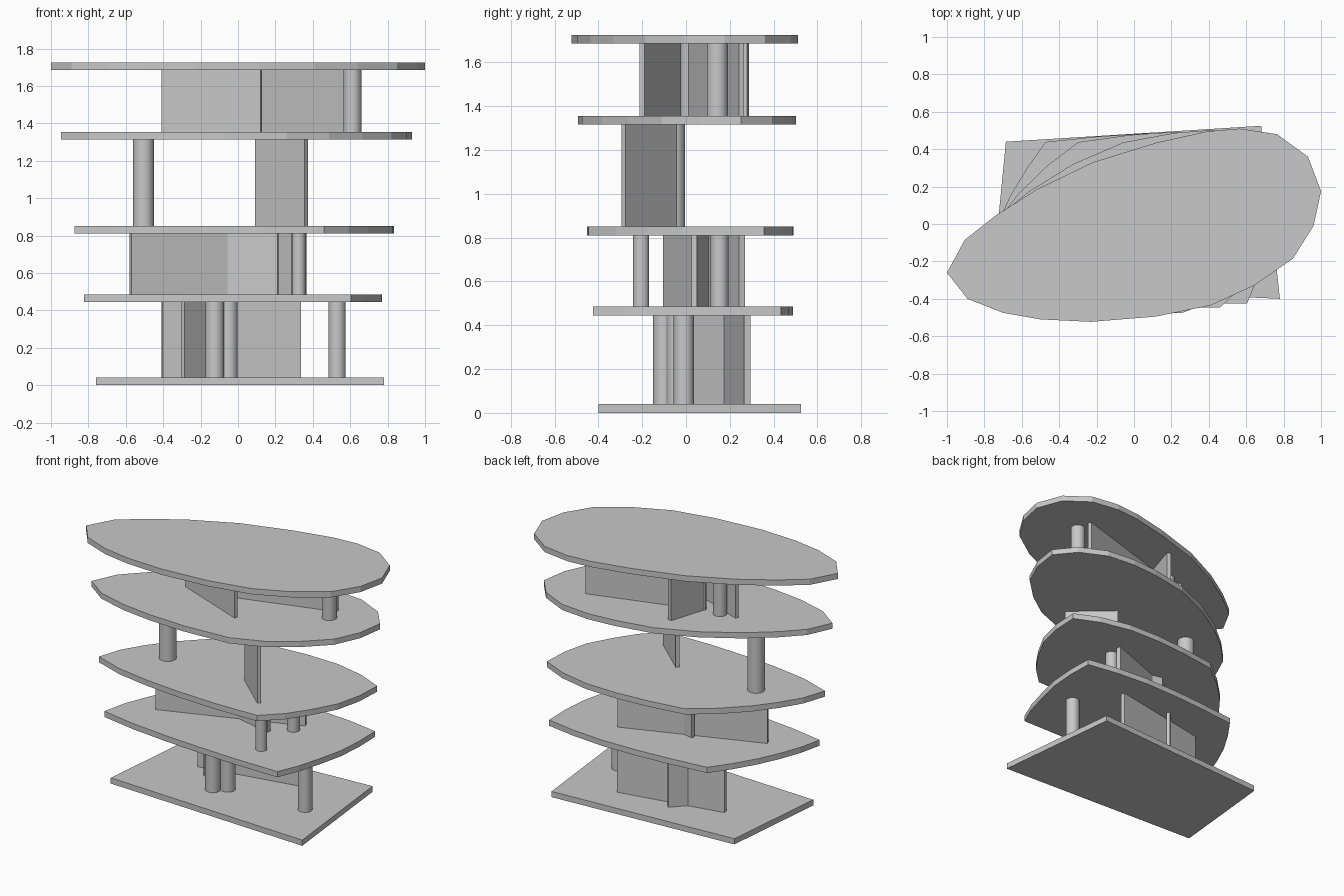
import bpy, bmesh, math
from mathutils import Vector

cube = bpy.data.objects.get("Cube")
if cube:
    bpy.data.objects.remove(cube, do_unlink=True)

grey = bpy.data.materials.new("light_grey")
grey.use_nodes = True
colour = (0.58, 0.58, 0.58, 1)
grey.diffuse_color = colour
grey.node_tree.nodes["Principled BSDF"].inputs["Base Color"].default_value = colour

SLAB = 0.04
FLOORS = [0, 0.445, 0.81, 1.315, 1.685]
TOP = FLOORS[-1]

# Base quadrilateral corners, and the rounded roof outline (five points per base side)
corners = [Vector(p) for p in [(0.68, 0.525), (-0.685, 0.44), (-0.76, -0.33), (0.78, -0.4)]]
roof = [Vector(p) for p in [
    (1.0, 0.175), (0.93, 0.36), (0.765, 0.48), (0.565, 0.51), (0.39, 0.495),
    (0.12, 0.435), (-0.22, 0.33), (-0.52, 0.185), (-0.74, 0.045), (-0.905, -0.085),
    (-1.0, -0.26), (-0.89, -0.4), (-0.7, -0.475), (-0.5, -0.51), (-0.23, -0.523),
    (0.115, -0.495), (0.41, -0.435), (0.64, -0.33), (0.85, -0.185), (0.96, -0.01)]]
base = [corners[s].lerp(corners[(s + 1) % 4], i / 5) for s in range(4) for i in range(5)]


def prism(name, outline, low, high):
    """Extrude a flat outline straight up between two heights."""
    bm = bmesh.new()
    face = bm.faces.new([bm.verts.new((p[0], p[1], low)) for p in outline])
    grown = bmesh.ops.extrude_face_region(bm, geom=[face])["geom"]
    verts = [g for g in grown if isinstance(g, bmesh.types.BMVert)]
    bmesh.ops.translate(bm, verts=verts, vec=(0, 0, high - low))
    bmesh.ops.recalc_face_normals(bm, faces=bm.faces)
    mesh = bpy.data.meshes.new(name)
    bm.to_mesh(mesh)
    bm.free()
    mesh.materials.append(grey)
    obj = bpy.data.objects.new(name, mesh)
    bpy.context.collection.objects.link(obj)
    return obj


def wall(name, storey, start, end, thick=0.03):
    """Straight upright panel between two plan points."""
    a, b = Vector(start), Vector(end)
    along = (b - a).normalized()
    side = Vector((-along.y, along.x)) * thick / 2
    prism(name, [a - side, b - side, b + side, a + side],
          FLOORS[storey] + SLAB, FLOORS[storey + 1])


def column(name, storey, x, y, radius):
    """Round column standing on one floor."""
    low, high = FLOORS[storey] + SLAB, FLOORS[storey + 1]
    bpy.ops.mesh.primitive_cylinder_add(vertices=32, radius=radius, depth=high - low,
                                        location=(x, y, (low + high) / 2))
    obj = bpy.context.object
    obj.name = name
    obj.data.materials.append(grey)
    bpy.ops.object.shade_smooth_by_angle(angle=math.radians(40))


# Floor slabs blend from the base shape to the roof shape
names = ["base_slab", "first_floor_slab", "second_floor_slab", "third_floor_slab", "roof_slab"]
for name, z in zip(names, FLOORS):
    ring = corners if z == 0 else [b.lerp(r, z / TOP) for b, r in zip(base, roof)]
    prism(name, ring, z, z + SLAB)

# Ground storey
wall("ground_long_wall", 0, (-0.405, 0.14), (0.335, 0.28))
wall("ground_cross_wall", 0, (-0.295, 0.04), (-0.06, 0.285), 0.025)
column("ground_column_left", 0, -0.125, -0.1, 0.05)
column("ground_column_middle", 0, -0.05, -0.04, 0.048)
column("ground_column_right", 0, 0.53, -0.01, 0.046)

# First storey
wall("first_long_wall", 1, (-0.575, -0.09), (0.35, 0.255))
wall("first_cross_wall", 1, (-0.14, 0.12), (0.215, 0.037), 0.025)
column("first_column_front", 1, 0.325, -0.205, 0.037)
column("first_column_back", 1, 0.325, 0.153, 0.041)

# Second storey
wall("second_wall", 2, (0.1, -0.05), (0.365, -0.285), 0.025)
column("second_column", 2, -0.505, -0.06, 0.056)

# Third storey
wall("third_front_wall", 3, (-0.405, 0.01), (0.125, -0.2), 0.025)
wall("third_back_wall", 3, (-0.17, 0.02), (0.6, 0.253), 0.025)
wall("third_cross_wall", 3, (-0.15, 0.03), (-0.07, 0.283))
column("third_column_right", 3, 0.612, 0.143, 0.048)
column("third_column_left", 3, -0.28, 0.02, 0.045)
